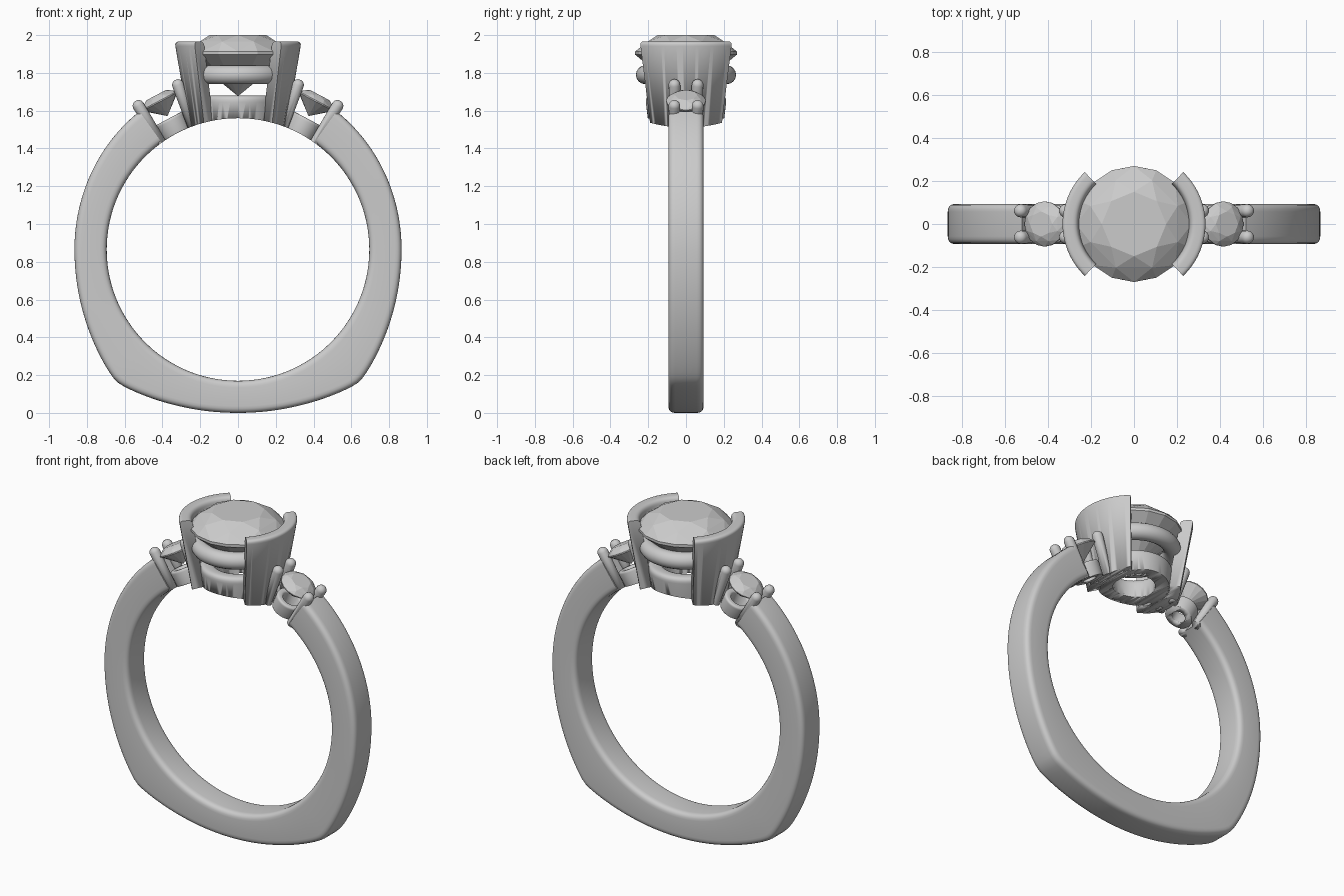
import bpy, bmesh, math
from math import sin, cos, pi, radians, sqrt
from mathutils import Vector, Matrix

if "Cube" in bpy.data.objects:
    bpy.data.objects.remove(bpy.data.objects["Cube"])

CZ, RIN = 0.865, 0.695          # finger hole centre height and radius


def finish(name, bm, smooth=35):
    bmesh.ops.recalc_face_normals(bm, faces=bm.faces)
    me = bpy.data.meshes.new(name)
    bm.to_mesh(me)
    bm.free()
    ob = bpy.data.objects.new(name, me)
    bpy.context.collection.objects.link(ob)
    bpy.ops.object.select_all(action='DESELECT')
    ob.select_set(True)
    bpy.context.view_layer.objects.active = ob
    if smooth:
        bpy.ops.object.shade_smooth_by_angle(angle=radians(smooth))
    return ob


def skin(name, rings, closed, smooth=35):
    """Joins equal closed loops of points into a tube."""
    bm = bmesh.new()
    vs = [[bm.verts.new(p) for p in r] for r in rings]
    n, m = len(vs), len(vs[0])
    for i in range(n if closed else n - 1):
        a, b = vs[i], vs[(i + 1) % n]
        for j in range(m):
            k = (j + 1) % m
            bm.faces.new((a[j], a[k], b[k], b[j]))
    if not closed:
        bm.faces.new(vs[0])
        bm.faces.new(vs[-1])
    return finish(name, bm, smooth)


def round_poly(pts, r, n=5):
    """Rounds each corner of a closed 2D polygon."""
    out = []
    for i, p in enumerate(pts):
        p = Vector(p)
        a = (Vector(pts[i - 1]) - p).normalized() * r
        b = (Vector(pts[(i + 1) % len(pts)]) - p).normalized() * r
        for k in range(n + 1):
            t = k / n
            out.append(p + a * (1 - t) ** 2 + b * t ** 2)
    return out


def lathe(name, prof, a0=0, a1=360, n=64, mat=Matrix()):
    full = a1 - a0 >= 360
    rings = []
    for i in range(n if full else n + 1):
        a = radians(a0 + (a1 - a0) * i / n)
        rings.append([mat @ Vector((r * cos(a), r * sin(a), z)) for r, z in prof])
    return skin(name, rings, full)


def gem(name, s, mat):
    """Brilliant-cut stone of girdle radius 0.27 * s, girdle at the origin."""
    bm = bmesh.new()
    for r, z, n, off in ((.15, .095, 8, 0), (.22, .06, 8, .5), (.27, .008, 16, 0),
                         (.27, -.008, 16, 0), (.13, -.12, 8, .5), (.004, -.225, 8, 0)):
        for i in range(n):
            a = 2 * pi * (i + off) / n
            bm.verts.new(mat @ (Vector((r * cos(a), r * sin(a), z)) * s))
    bmesh.ops.convex_hull(bm, input=bm.verts)
    bmesh.ops.dissolve_limit(bm, angle_limit=radians(1), verts=bm.verts, edges=bm.edges)
    return finish(name, bm, 0)


def prong(name, a, b, r):
    a, b = Vector(a), Vector(b)
    L = (b - a).length
    q = (b - a).to_track_quat('Z', 'Y').to_matrix().to_4x4()
    prof = [(0.85 * r, 0)] + [(r * cos(t * pi / 12), L - r + r * sin(t * pi / 12)) for t in range(6)]
    bm = bmesh.new()
    loops = [[bm.verts.new(Matrix.Translation(a) @ q @ Vector((p * cos(k * pi / 8), p * sin(k * pi / 8), z)))
              for k in range(16)] for p, z in prof]
    for lo, hi in zip(loops, loops[1:]):
        for k in range(16):
            bm.faces.new((lo[k], lo[(k + 1) % 16], hi[(k + 1) % 16], hi[k]))
    bm.faces.new(loops[0])
    bm.faces.new(loops[-1])
    return finish(name, bm, 50)


def ray(dx, dz, cx, cz, R):
    b = dx * cx + dz * cz
    return b + sqrt(b * b - cx * cx - cz * cz + R * R)


def r_out(a):
    """Outer shank radius; a is the angle from straight down."""
    dx, dz = abs(sin(a)), -cos(a)
    if dz > 0:
        return 0.866 + 0.032 * (dz / 0.81) ** 2
    p, q = ray(dx, dz, -.382, 0, 1.248), ray(dx, dz, 0, .535, 1.4)
    return (p + q - sqrt((p - q) ** 2 + 0.0003)) / 2 if dx > .3 else q


# Shank: rounded section swept around the finger, squared off at the bottom
rings = []
END = radians(144.5)
N = 144
for i in range(N + 1):
    a = -END + 2 * END * i / N
    sec = round_poly([(RIN, -.093), (r_out(a), -.093), (r_out(a), .093), (RIN, .093)], .036)
    rings.append([(r * sin(a), y, CZ - r * cos(a)) for r, y in sec])
skin("shank", rings, False)

# Finger-hole cutter for the settings
bm = bmesh.new()
bmesh.ops.create_cone(bm, cap_ends=True, segments=160, radius1=RIN, radius2=RIN, depth=2,
                      matrix=Matrix.Translation((0, 0, CZ)) @ Matrix.Rotation(pi / 2, 4, 'X'))
cutter = finish("finger_cutter", bm)
cutter.hide_render = True


def cut(ob):
    m = ob.modifiers.new("finger_cut", 'BOOLEAN')
    m.operation, m.solver, m.object = 'DIFFERENCE', 'EXACT', cutter
    bpy.context.view_layer.objects.active = ob
    bpy.ops.object.modifier_apply(modifier=m.name)


# Centre stone with its two gallery rings
gem("centre_stone", 1, Matrix.Translation((0, 0, 1.905)))
lathe("upper_gallery_ring", [(.215 + .05 * cos(k * pi / 8), 1.79 + .05 * sin(k * pi / 8)) for k in range(16)])
cut(lathe("lower_gallery_ring", round_poly([(.115, 1.50), (.195, 1.50), (.217, 1.68), (.13, 1.68)], .035)))

# Curved half-bezel walls on each side of the centre stone
wall = round_poly([(.18, 1.48), (.253, 1.48), (.336, 1.966), (.263, 1.966)], .025)
for side, mid in (("right", 0), ("left", 180)):
    cut(lathe(side + "_bezel_wall", wall, mid - 46.5, mid + 46.5, 32))

# Side stones, each with a small seat ring and four prongs
for side, s in (("right", 1), ("left", -1)):
    tilt = Matrix.Rotation(s * radians(28), 4, 'Y')
    gem(side + "_side_stone", .39, Matrix.Translation((s * .415, 0, 1.65)) @ tilt)
    seat = round_poly([(.038, -.06), (.08, -.06), (.088, .04), (.05, .04)], .015)
    cut(lathe(side + "_side_seat", seat, n=32, mat=Matrix.Translation((s * .35, 0, 1.522)) @ tilt))
    for y in (-1, 1):
        tag = side + ("_front" if y < 0 else "_back")
        cut(prong(tag + "_inner_prong", (s * .235, y * .055, 1.50), (s * .328, y * .062, 1.765), .031))
        cut(prong(tag + "_outer_prong", (s * .395, y * .058, 1.41), (s * .543, y * .062, 1.652), .031))

bpy.data.objects.remove(cutter)
